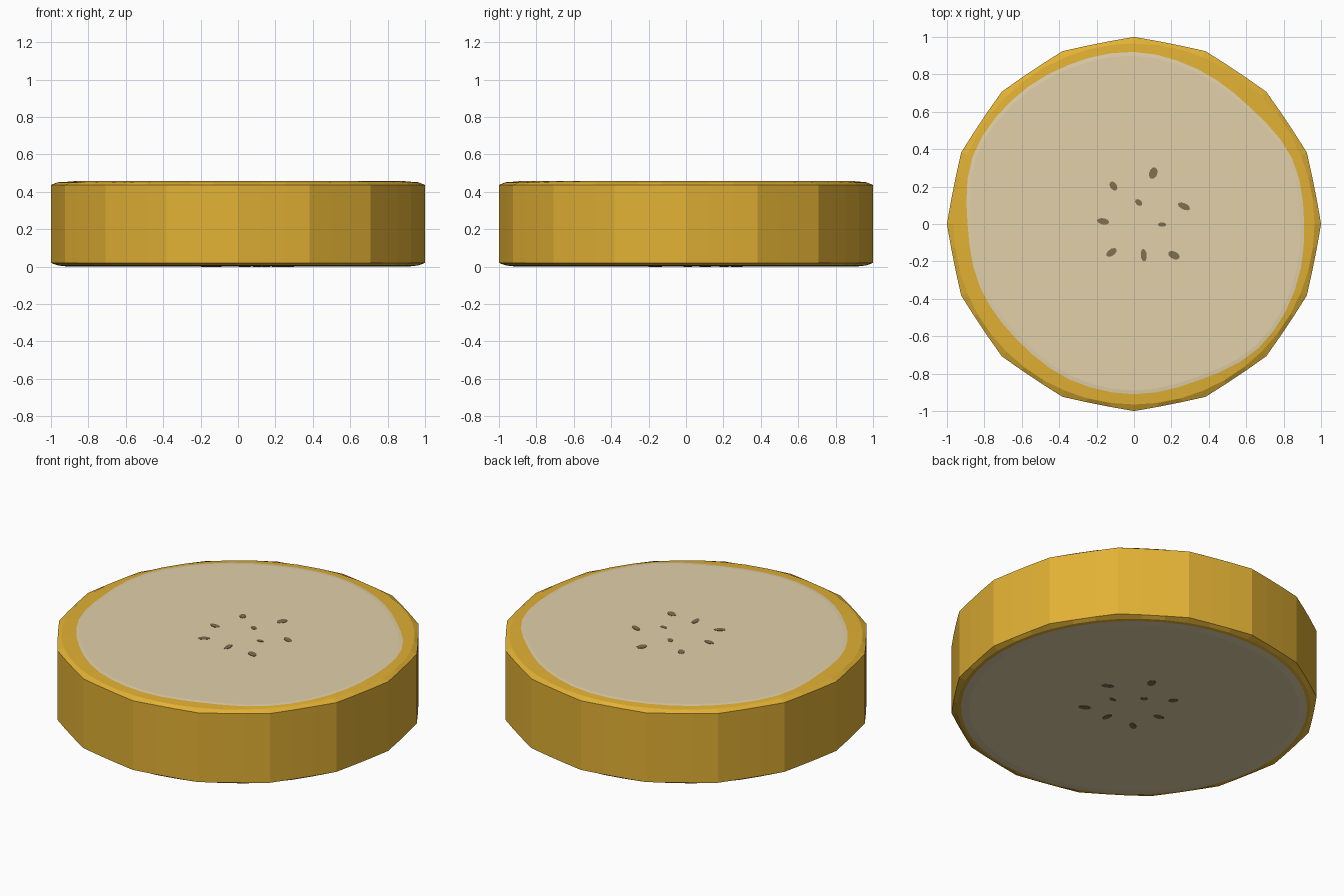
import bpy, bmesh, math

if "Cube" in bpy.data.objects:
    bpy.data.objects.remove(bpy.data.objects["Cube"])

H = 0.457
N = 48  # sixteen soft corners, three points per corner


def material(name, rgb):
    m = bpy.data.materials.new(name)
    m.diffuse_color = (*rgb, 1)
    m.use_nodes = True
    m.node_tree.nodes["Principled BSDF"].inputs["Base Color"].default_value = m.diffuse_color
    return m


peel = material("peel yellow", (0.76, 0.44, 0.035))
flesh = material("flesh cream", (0.75, 0.63, 0.40))
seed_mat = material("seed brown", (0.21, 0.16, 0.08))

# flesh outline radius every 22.5 degrees, counter-clockwise from +x
OUTLINE = [0.91, 0.915, 0.88, 0.895, 0.92, 0.92, 0.93, 0.935,
           0.89, 0.89, 0.88, 0.90, 0.91, 0.905, 0.94, 0.93]


def outer(i):
    return 1.0 if i % 3 == 0 else 0.986


def top_flesh(i):
    t = i / 3
    k = int(t)
    f = t - k
    p = [OUTLINE[(k + j) % 16] for j in (-1, 0, 1, 2)]
    return p[1] + 0.5 * f * (p[2] - p[0] + f * (2 * p[0] - 5 * p[1] + 4 * p[2] - p[3]
                             + f * (3 * (p[1] - p[2]) + p[3] - p[0])))


# slice body: stacked rings, flesh faces inside the wobbly outline
rings = [
    (lambda i: 0.90, 0.0),
    (lambda i: 0.945, 0.004),
    (lambda i: 0.965, 0.007),
    (outer, 0.020),
    (outer, H - 0.020),
    (lambda i: 0.965, H - 0.006),
    (top_flesh, H - 0.002),
    (lambda i: top_flesh(i) - 0.02, H),
]
bm = bmesh.new()
loops = []
for radius, z in rings:
    loops.append([bm.verts.new((radius(i) * math.cos(math.tau * i / N),
                                radius(i) * math.sin(math.tau * i / N), z)) for i in range(N)])
for k in range(len(loops) - 1):
    a, b = loops[k], loops[k + 1]
    for i in range(N):
        j = (i + 1) % N
        f = bm.faces.new((a[i], a[j], b[j], b[i]))
        f.material_index = 1 if k in (0, 6) else 0
for loop in (loops[0][::-1], loops[-1]):
    bm.faces.new(loop).material_index = 1
me = bpy.data.meshes.new("fruit_slice")
bm.to_mesh(me)
bm.free()
me.materials.append(peel)
me.materials.append(flesh)
bpy.context.collection.objects.link(bpy.data.objects.new("fruit_slice", me))

# seeds: x, y, half length, half width, angle in degrees
SEEDS = [(0.103, 0.272, 0.032, 0.022, 70), (-0.11, 0.203, 0.027, 0.018, 125),
         (0.025, 0.115, 0.022, 0.015, 140), (0.267, 0.094, 0.035, 0.017, 155),
         (-0.165, 0.014, 0.033, 0.017, 170), (0.15, -0.003, 0.022, 0.012, 0),
         (-0.12, -0.152, 0.032, 0.018, 35), (0.052, -0.167, 0.034, 0.016, 95),
         (0.213, -0.167, 0.033, 0.020, 155)]


def seed_plates(name, z0, z1):
    bm = bmesh.new()
    for x, y, l, w, deg in SEEDS:
        c, s = math.cos(math.radians(deg)), math.sin(math.radians(deg))
        lo, hi = [], []
        for k in range(10):
            u, v = l * math.cos(math.tau * k / 10), w * math.sin(math.tau * k / 10)
            px, py = x + u * c - v * s, y + u * s + v * c
            lo.append(bm.verts.new((px, py, z0)))
            hi.append(bm.verts.new((px, py, z1)))
        bm.faces.new(lo[::-1])
        bm.faces.new(hi)
        for k in range(10):
            j = (k + 1) % 10
            bm.faces.new((lo[k], lo[j], hi[j], hi[k]))
    me = bpy.data.meshes.new(name)
    bm.to_mesh(me)
    bm.free()
    me.materials.append(seed_mat)
    bpy.context.collection.objects.link(bpy.data.objects.new(name, me))


seed_plates("top_seeds", H - 0.002, H + 0.002)
seed_plates("bottom_seeds", -0.002, 0.002)
